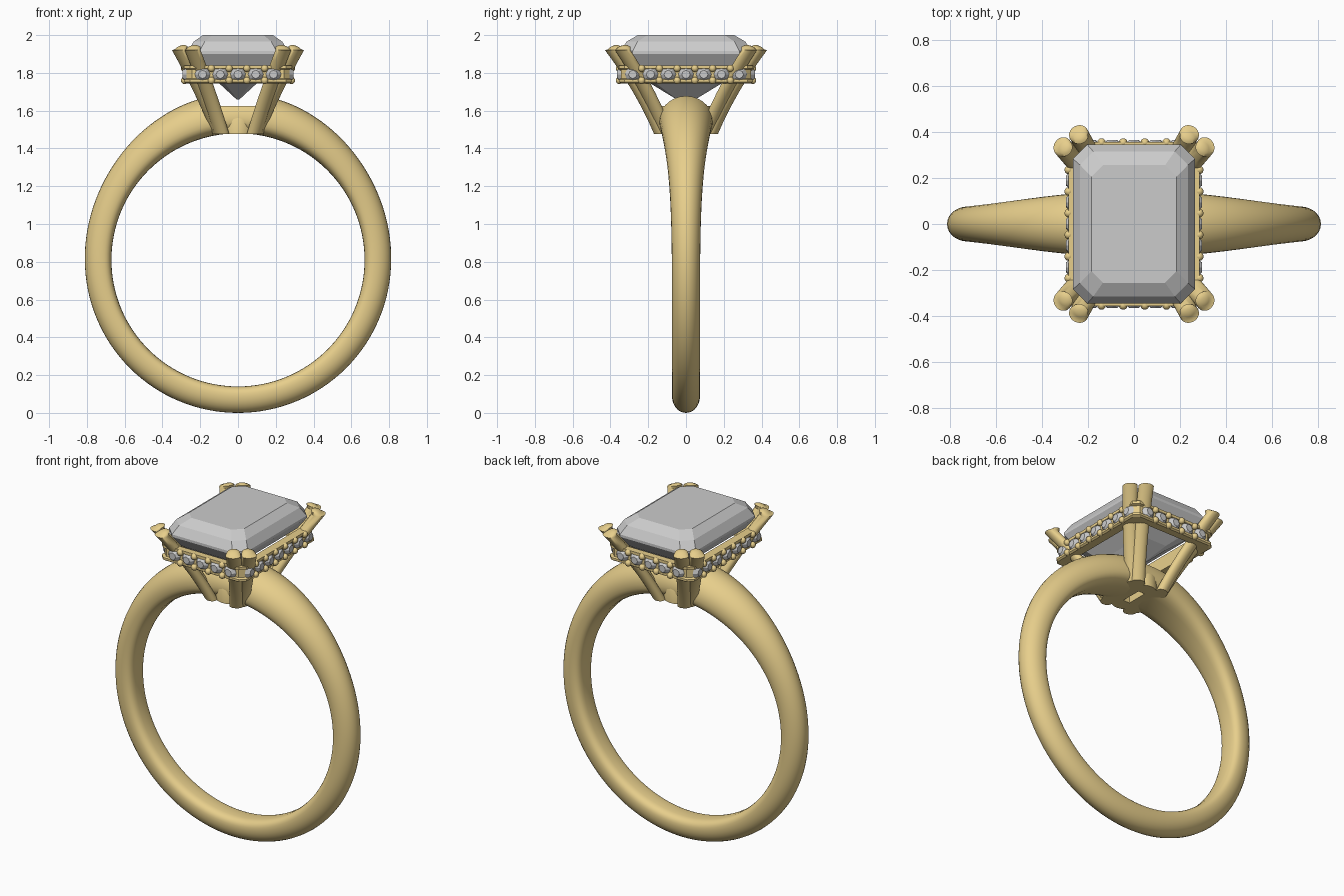
import bpy, bmesh
from math import sin, cos, pi, radians, copysign
from mathutils import Vector, Matrix

if "Cube" in bpy.data.objects:
    bpy.data.objects.remove(bpy.data.objects["Cube"])

gold = bpy.data.materials.new("gold")
gold.diffuse_color = (0.80, 0.62, 0.26, 1)
gold.use_nodes = True
gold.node_tree.nodes["Principled BSDF"].inputs["Base Color"].default_value = gold.diffuse_color


def finish(name, bm, mat=None, smooth=None):
    bmesh.ops.recalc_face_normals(bm, faces=bm.faces)
    me = bpy.data.meshes.new(name)
    bm.to_mesh(me)
    bm.free()
    ob = bpy.data.objects.new(name, me)
    bpy.context.collection.objects.link(ob)
    if mat:
        me.materials.append(mat)
    if smooth:
        bpy.ops.object.select_all(action='DESELECT')
        ob.select_set(True)
        bpy.context.view_layer.objects.active = ob
        bpy.ops.object.shade_smooth_by_angle(angle=radians(smooth))
    return ob


def loft(bm, rings, closed=False):
    """Skin a list of equal-length point rings; cap the ends unless closed."""
    vs = [[bm.verts.new(p) for p in r] for r in rings]
    n = len(vs[0])
    for i in range(len(vs) if closed else len(vs) - 1):
        a, b = vs[i], vs[(i + 1) % len(vs)]
        for j in range(n):
            k = (j + 1) % n
            bm.faces.new((a[j], a[k], b[k], b[j]))
    if not closed:
        bm.faces.new(vs[0][::-1])
        bm.faces.new(vs[-1])


def octagon(hx, hy, c, z):
    """Rectangle with cut corners."""
    return [(hx, -hy + c, z), (hx, hy - c, z), (hx - c, hy, z), (-hx + c, hy, z),
            (-hx, hy - c, z), (-hx, -hy + c, z), (-hx + c, -hy, z), (hx - c, -hy, z)]


def cutter(name, x, y, z0, z1):
    bm = bmesh.new()
    bmesh.ops.create_cube(bm, size=1, matrix=Matrix.Translation((0, 0, (z0 + z1) / 2))
                          @ Matrix.Diagonal((2 * x, 2 * y, z1 - z0, 1)))
    ob = finish(name, bm)
    ob.hide_render = True
    ob.hide_viewport = True
    return ob


def cut(ob, tool):
    m = ob.modifiers.new("cut", 'BOOLEAN')
    m.operation = 'DIFFERENCE'
    m.solver = 'EXACT'
    m.object = tool


# shank: domed section, wider and taller towards the head
def power(v, e):
    return copysign(abs(v) ** e, v)


bm = bmesh.new()
rings = []
for i in range(128):
    t = 2 * pi * i / 128
    f = ((1 + cos(t)) / 2) ** 6
    w, r_in, r_out = 0.074 + 0.071 * f, 0.67, 0.81 + 0.072 * f
    mid = r_in + 0.38 * (r_out - r_in)
    ring = []
    for j in range(28):
        a = 2 * pi * j / 28
        if sin(a) >= 0:
            y, r = w * cos(a), mid + (r_out - mid) * sin(a)
        else:
            y, r = w * power(cos(a), 0.6), mid + (mid - r_in) * power(sin(a), 0.8)
        ring.append((r * sin(t), y, 0.81 + r * cos(t)))
    rings.append(ring)
loft(bm, rings, closed=True)
shank = finish("shank", bm, gold, 40)

# base under the stone, joining the prongs
bm = bmesh.new()
loft(bm, [[(0.11 * s * cos(a), 0.15 * s * sin(a), z) for a in
           [2 * pi * k / 32 for k in range(32)]]
          for z, s in ((1.477, 1), (1.55, 1), (1.575, 0.93))])
base = finish("head_base", bm, gold, 40)

notch = cutter("notch_cutter", 0.14, 0.3, 1.625, 1.9)
slot = cutter("slot_cutter", 0.022, 0.065, 1.4, 1.72)
cut(shank, notch)
cut(shank, slot)
cut(base, slot)


# prongs: a pair at each corner
def prong(name, pts, out, sx, sy):
    p0, p1, p2 = [Vector(p) for p in pts]
    u = Vector(out).normalized()
    v = Vector((-u.y, u.x, 0))
    rows = []
    for k in range(9):
        s = k / 8
        p = p0 * (2 * (s - .5) * (s - 1)) + p1 * (4 * s * (1 - s)) + p2 * (2 * s * (s - .5))
        rows.append((p, 0.033 + 0.005 * s, 0.040 + 0.003 * s, 0))
    for dz, sc in ((0.012, 0.88), (0.02, 0.6), (0.024, 0.25)):
        rows.append((p2 + Vector((0, 0, dz)) - u * 0.01, 0.038 * sc, 0.043 * sc, 0.012 * sc))
    rings = []
    for p, ru, rv, tilt in rows:
        ring = []
        for k in range(20):
            a = 2 * pi * k / 20
            q = p + u * (ru * cos(a)) + v * (rv * sin(a)) - Vector((0, 0, tilt * cos(a)))
            ring.append((q.x * sx, q.y * sy, q.z))
        rings.append(ring)
    bm = bmesh.new()
    loft(bm, rings)
    finish(name, bm, gold, 45)


for sx in (1, -1):
    for sy in (1, -1):
        tag = ("right" if sx > 0 else "left") + ("_back" if sy > 0 else "_front")
        prong("prong_end_" + tag, [(0.085, 0.135, 1.477), (0.158, 0.245, 1.70), (0.24, 0.39, 1.92)],
              (0.45, 0.9, 0), sx, sy)
        prong("prong_side_" + tag, [(0.10, 0.105, 1.477), (0.198, 0.205, 1.70), (0.31, 0.335, 1.92)],
              (0.88, 0.5, 0), sx, sy)

# emerald-cut centre stone
bm = bmesh.new()
loft(bm, [octagon(*r) for r in (
    (0.008, 0.05, 0.004, 1.66), (0.10, 0.19, 0.03, 1.745), (0.225, 0.305, 0.055, 1.84),
    (0.265, 0.345, 0.062, 1.90), (0.265, 0.345, 0.062, 1.915),
    (0.235, 0.315, 0.058, 1.965), (0.185, 0.255, 0.05, 2.0))])
finish("centre_stone", bm)

# halo frame below the girdle
bm = bmesh.new()
loft(bm, [octagon(*r) for r in (
    (0.275, 0.345, 0.03, 1.745), (0.285, 0.355, 0.03, 1.752), (0.285, 0.355, 0.03, 1.765),
    (0.273, 0.343, 0.03, 1.77), (0.273, 0.343, 0.03, 1.818), (0.285, 0.355, 0.03, 1.823),
    (0.285, 0.355, 0.03, 1.84), (0.235, 0.315, 0.03, 1.84), (0.225, 0.30, 0.03, 1.745))],
    closed=True)
finish("halo_frame", bm, gold)

# small stones and setting beads around the halo
stones, beads = bmesh.new(), bmesh.new()
step = 0.094
for quarter, dist, n in ((0, 0.345, 2), (1, 0.275, 3), (2, 0.345, 2), (3, 0.275, 3)):
    turn = Matrix.Rotation(quarter * pi / 2, 4, 'Z')
    for i in range(-n, n + 1):
        m = turn @ Matrix.Translation((i * step, -dist - 0.008, 1.792)) @ Matrix.Rotation(pi / 2, 4, 'X')
        bmesh.ops.create_cone(stones, cap_ends=True, segments=8, radius1=0.042,
                              radius2=0.022, depth=0.022, matrix=m)
    for i in range(-n, n):
        for z in (1.76, 1.824):
            m = turn @ Matrix.Translation(((i + 0.5) * step, -dist - 0.008, z))
            bmesh.ops.create_uvsphere(beads, u_segments=12, v_segments=8, radius=0.019, matrix=m)
finish("halo_stones", stones)
finish("halo_beads", beads, gold, 60)
